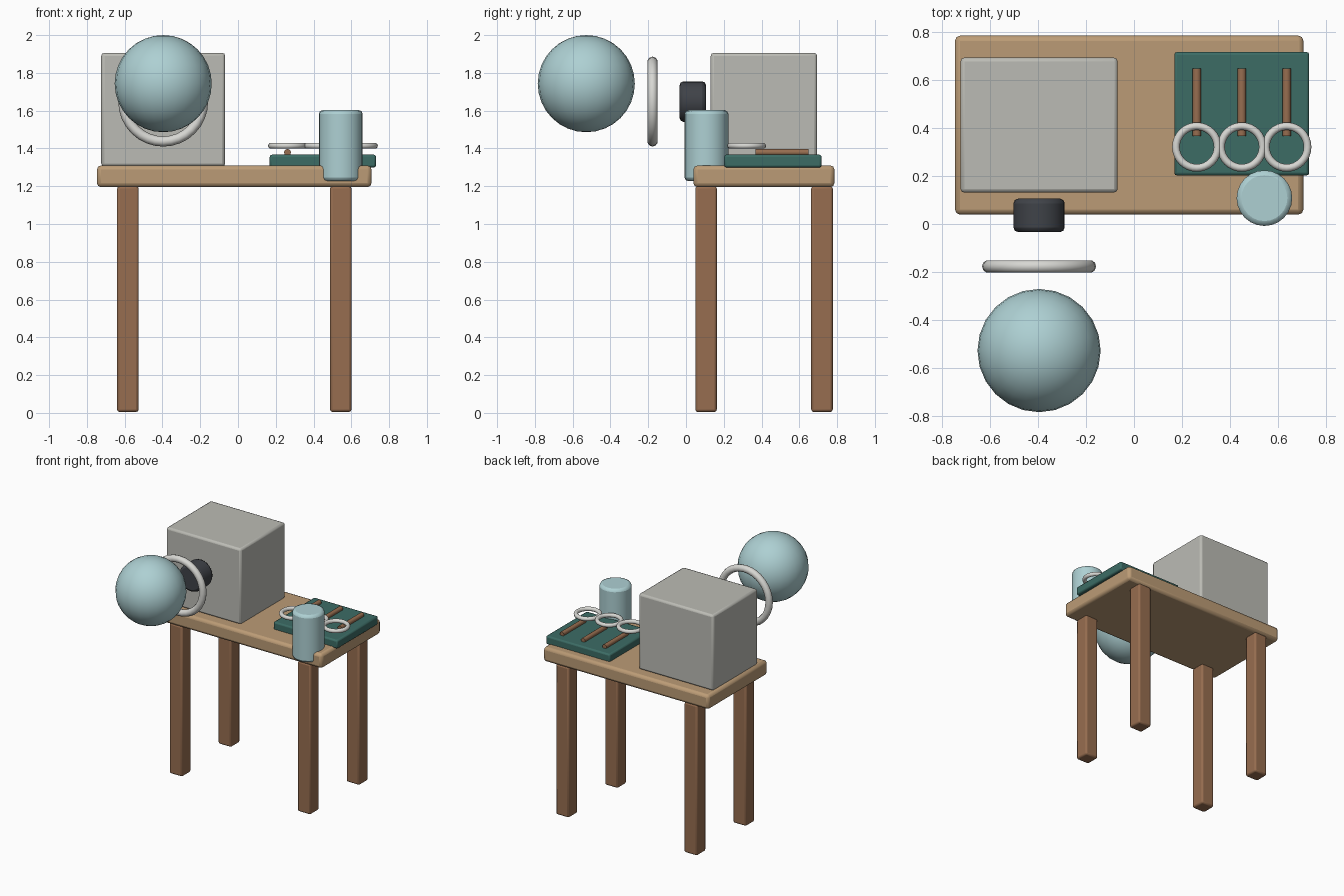
import bpy, math

if "Cube" in bpy.data.objects:
    bpy.data.objects.remove(bpy.data.objects["Cube"])


def material(name, rgb):
    m = bpy.data.materials.new(name)
    m.diffuse_color = (*rgb, 1)
    m.use_nodes = True
    m.node_tree.nodes["Principled BSDF"].inputs["Base Color"].default_value = m.diffuse_color
    return m


WOOD = material("light_wood", (0.50, 0.33, 0.18))
BROWN = material("brown_wood", (0.31, 0.155, 0.08))
GREY = material("warm_grey", (0.50, 0.50, 0.46))
DARK = material("charcoal", (0.05, 0.055, 0.065))
MINT = material("pale_mint", (0.42, 0.63, 0.65))
GREEN = material("deep_green", (0.045, 0.15, 0.13))
WHITE = material("off_white", (0.68, 0.68, 0.65))


def finish(name, mat, bevel=0.0):
    ob = bpy.context.object
    ob.name = name
    ob.data.materials.append(mat)
    if bevel:
        bpy.ops.object.transform_apply(location=False, rotation=False, scale=True)
        b = ob.modifiers.new("bevel", 'BEVEL')
        b.width, b.segments, b.limit_method = bevel, 2, 'ANGLE'
    bpy.ops.object.shade_smooth_by_angle(angle=math.radians(40))
    return ob


def box(name, lo, hi, mat, bevel):
    bpy.ops.mesh.primitive_cube_add(size=1, location=[(a + b) / 2 for a, b in zip(lo, hi)])
    bpy.context.object.scale = [b - a for a, b in zip(lo, hi)]
    return finish(name, mat, bevel)


def cylinder(name, loc, r, depth, mat, bevel=0.0, along_y=False, sides=24):
    rot = (math.pi / 2 if along_y else 0, 0, 0)
    bpy.ops.mesh.primitive_cylinder_add(vertices=sides, radius=r, depth=depth, location=loc, rotation=rot)
    return finish(name, mat, bevel)


def ring(name, loc, major, minor, along_y=False):
    rot = (math.pi / 2 if along_y else 0, 0, 0)
    bpy.ops.mesh.primitive_torus_add(major_radius=major, minor_radius=minor, major_segments=32,
                                     minor_segments=10, location=loc, rotation=rot)
    return finish(name, WHITE)


# Table
box("table_top", (-0.747, 0.039, 1.195), (0.707, 0.786, 1.31), WOOD, 0.022)
for side, x in (("left", -0.583), ("right", 0.544)):
    for end, y in (("front", 0.106), ("back", 0.72)):
        box(f"{end}_{side}_leg", (x - 0.057, y - 0.057, 0.005), (x + 0.057, y + 0.057, 1.2), BROWN, 0.013)

# Large box with round knob, hoop and ball in front of it
box("cabinet", (-0.724, 0.131, 1.305), (-0.068, 0.694, 1.906), GREY, 0.016)
cylinder("round_knob", (-0.396, 0.036, 1.648), 0.107, 0.14, DARK, 0.02, along_y=True)
ring("front_hoop", (-0.396, -0.177, 1.648), 0.211, 0.027, along_y=True)
bpy.ops.mesh.primitive_uv_sphere_add(segments=24, ring_count=16, radius=0.257,
                                     location=(-0.396, -0.528, 1.743))
finish("ball", MINT)

# Pad with rods and rings
box("pad", (0.168, 0.202, 1.299), (0.731, 0.718, 1.367), GREEN, 0.012)
for i, x in enumerate((0.262, 0.45, 0.637), 1):
    cylinder(f"rod_{i}", (x, 0.508, 1.379), 0.018, 0.282, BROWN, along_y=True, sides=16)
    ring(f"flat_ring_{i}", (x, 0.321, 1.414), 0.087, 0.016)

# Canister at the front edge of the table
cylinder("canister", (0.544, 0.108, 1.415), 0.116, 0.376, MINT, 0.02)
